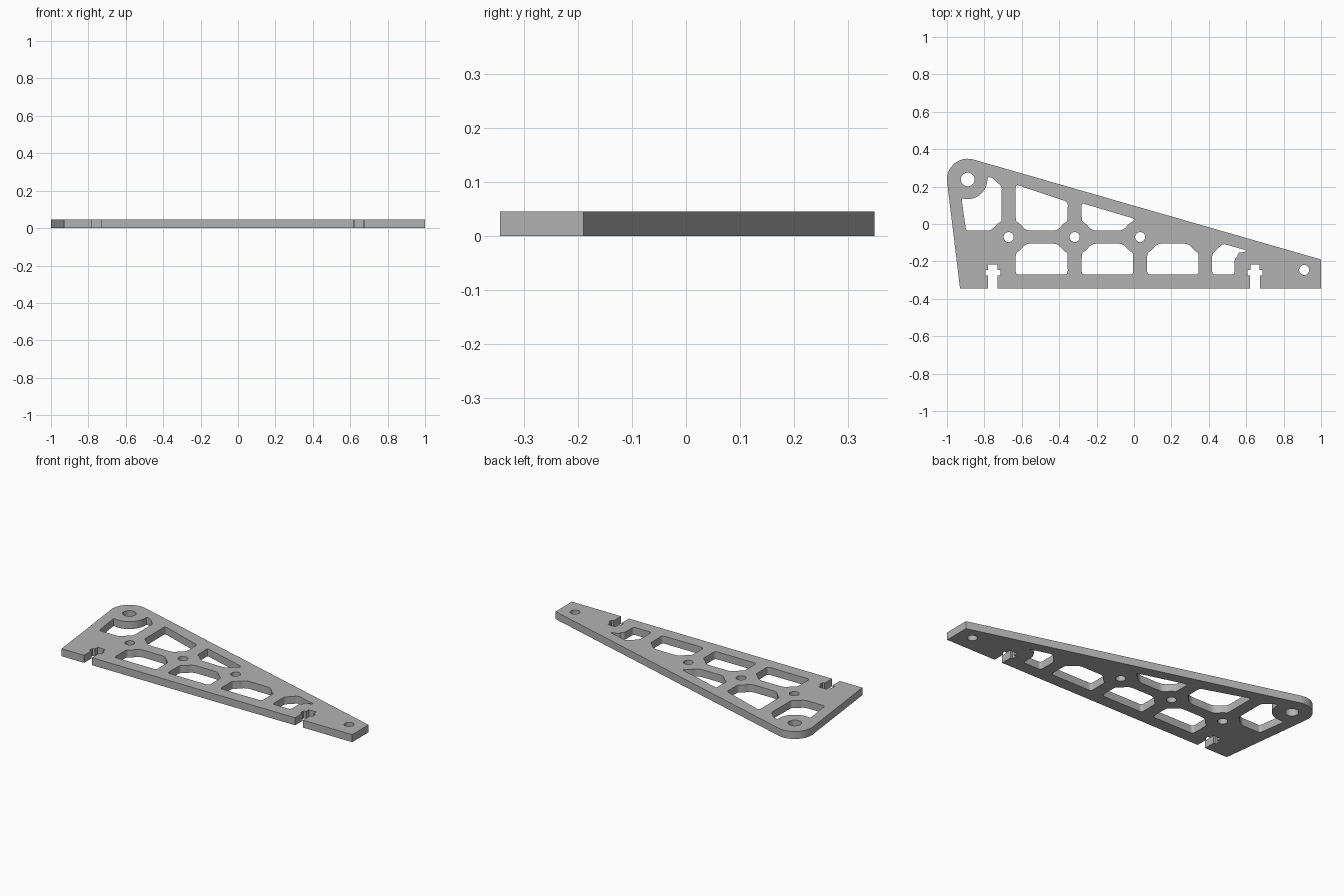
import bpy, bmesh
from math import sin, cos, radians
from mathutils import Vector

if "Cube" in bpy.data.objects:
    bpy.data.objects.remove(bpy.data.objects["Cube"])

THICK = 0.045
PIVOT = (-0.889, 0.238)
BOSS_X = (-0.67, -0.317, 0.033)   # bolt holes along the middle rail
BOSS_Y = -0.07
RIB, RAIL, RING = 0.037, 0.035, 0.093
FLOOR = -0.27                     # lower edge of the lower pockets


def arc(c, r, a, b, n):
    """Points on an arc from angle a to b in degrees."""
    step = radians(b - a) / n
    return [(c[0] + r * cos(radians(a) + i * step),
             c[1] + r * sin(radians(a) + i * step)) for i in range(n + 1)]


def circle(c, r, n=32):
    return arc(c, r, 0, 360, n)[:-1]


def fillet(points, r=0.018):
    """Round every corner of a closed polygon."""
    pts = [Vector(p) for p in points]
    out = []
    for i, p in enumerate(pts):
        a, b = pts[i - 1] - p, pts[(i + 1) % len(pts)] - p
        s = p + a.normalized() * min(r, a.length * 0.45)
        e = p + b.normalized() * min(r, b.length * 0.45)
        for t in (0, 0.25, 0.5, 0.75, 1):
            out.append(s * (1 - t) ** 2 + p * 2 * t * (1 - t) + e * t * t)
    return out


def boss_corner(x, sx, sy):
    """Pocket corner curving round a bolt boss, from rib to rail."""
    ring = [(x + sx * px, BOSS_Y + sy * py)
            for px, py in arc((0, 0), RING, 66, 31, 3)]
    return ring + [(x + sx * 0.102, BOSS_Y + sy * RAIL)]


def lower_pocket(left, right):
    return fillet([(left + RIB, FLOOR)] + boss_corner(left, 1, -1)
                  + boss_corner(right, -1, -1)[::-1] + [(right - RIB, FLOOR)])


def slot(x):
    """Cross-shaped nut slot opening on the bottom edge."""
    half = [(0.026, -0.345), (0.026, -0.275), (0.04, -0.275),
            (0.04, -0.245), (0.025, -0.245), (0.025, -0.217)]
    return [(x - w, y) for w, y in half] + [(x + w, y) for w, y in half[::-1]]


# Outer edge with the rounded pivot end and the two slots
outline = ([(-0.93, -0.345)] + slot(-0.755) + slot(0.647)
           + [(1, -0.345), (1, -0.19)] + arc(PIVOT, 0.111, 74, 187, 20))

# Bolt and pivot holes
loops = [outline, circle(PIVOT, 0.037), circle((0.91, -0.246), 0.027)]
loops += [circle((x, BOSS_Y), 0.027) for x in BOSS_X]

# Lower row of pockets
pitch = BOSS_X[2] - BOSS_X[1]
loops += [lower_pocket(BOSS_X[0], BOSS_X[1]), lower_pocket(BOSS_X[1], BOSS_X[2]),
          lower_pocket(BOSS_X[2], BOSS_X[2] + pitch)]

# Upper pockets under the sloping edge
a, b, c = BOSS_X
loops.append(fillet([(a + RIB, 0.212), (b - RIB, 0.118)]
                    + boss_corner(b, -1, 1) + boss_corner(a, 1, 1)[::-1]))
loops.append(fillet([(b + RIB, 0.112), (c - 0.03, 0.028)]
                    + boss_corner(c, -1, 1) + boss_corner(b, 1, 1)[::-1], 0.014))

# Pocket curving round the pivot boss
loops.append(fillet(arc(PIVOT, 0.105, 256, 362, 12)
                    + [(-0.783, 0.252), (-0.757, 0.247), (-0.707, 0.2)]
                    + boss_corner(a, -1, 1)
                    + [(-0.898, -0.035), (-0.922, 0.135)], 0.014))

# Small pocket beside the right slot
loops.append(fillet([(0.418, FLOOR), (0.418, -0.16), (0.475, -0.105),
                     (0.605, -0.142), (0.585, -0.151), (0.556, -0.153),
                     (0.552, -0.177), (0.538, -0.185), (0.538, FLOOR)], 0.016))

# Fill the profile and give it thickness
curve = bpy.data.curves.new("plate_profile", "CURVE")
curve.dimensions = "2D"
curve.fill_mode = "BOTH"
curve.extrude = THICK / 2
for loop in loops:
    spline = curve.splines.new("POLY")
    spline.points.add(len(loop) - 1)
    for point, p in zip(spline.points, loop):
        point.co = (p[0], p[1], 0, 1)
    spline.use_cyclic_u = True
    spline.use_smooth = False
helper = bpy.data.objects.new("plate_profile", curve)
bpy.context.collection.objects.link(helper)
bpy.context.view_layer.update()
mesh = bpy.data.meshes.new_from_object(
    helper.evaluated_get(bpy.context.evaluated_depsgraph_get()))
bpy.data.objects.remove(helper)

bm = bmesh.new()
bm.from_mesh(mesh)
bmesh.ops.remove_doubles(bm, verts=bm.verts, dist=0.0001)
bmesh.ops.translate(bm, verts=bm.verts, vec=(0, 0, THICK / 2))
bmesh.ops.recalc_face_normals(bm, faces=bm.faces)
for f in bm.faces:
    f.smooth = False
    f.material_index = 0
bm.to_mesh(mesh)
bm.free()

# Plain grey finish
grey = bpy.data.materials.new("plain_grey")
grey.use_nodes = True
colour = (0.45, 0.45, 0.45, 1)
grey.diffuse_color = colour
grey.node_tree.nodes["Principled BSDF"].inputs["Base Color"].default_value = colour
mesh.materials.clear()
mesh.materials.append(grey)

mesh.name = "bracket_plate"
plate = bpy.data.objects.new("bracket_plate", mesh)
bpy.context.collection.objects.link(plate)
